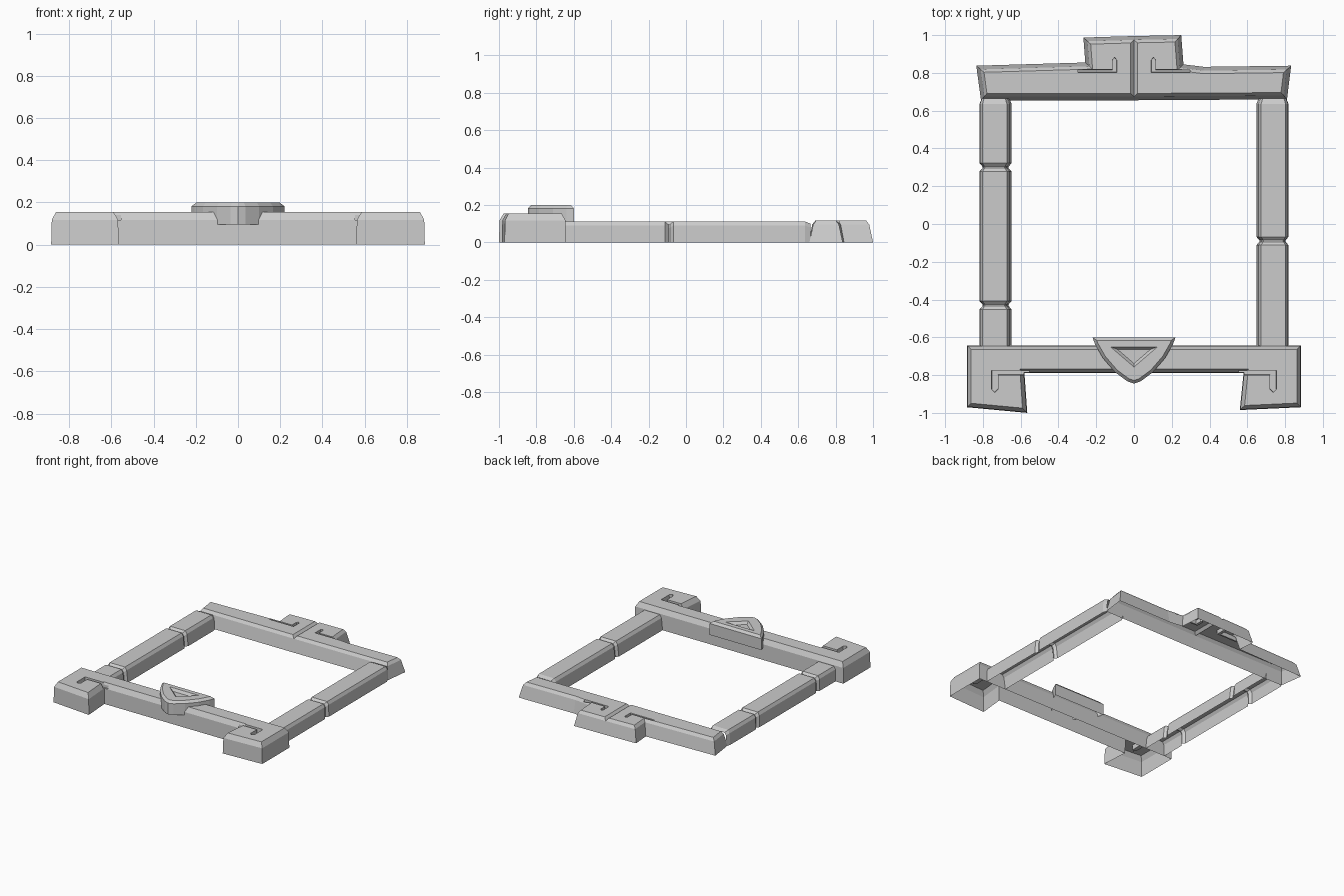
import bpy, bmesh
from mathutils import Vector

if "Cube" in bpy.data.objects:
    bpy.data.objects.remove(bpy.data.objects["Cube"])


def make(name, rings, closed=True, caps=True):
    """Skin a stack of equal-length point rings."""
    bm = bmesh.new()
    rows = [[bm.verts.new(p) for p in r] for r in rings]
    n = len(rows[0])
    for a, b in zip(rows, rows[1:]):
        for i in range(n if closed else n - 1):
            j = (i + 1) % n
            bm.faces.new((a[i], a[j], b[j], b[i]))
    if caps:
        bm.faces.new(rows[0][::-1])
        bm.faces.new(rows[-1])
    bmesh.ops.recalc_face_normals(bm, faces=bm.faces)
    me = bpy.data.meshes.new(name)
    bm.to_mesh(me)
    bm.free()
    ob = bpy.data.objects.new(name, me)
    bpy.context.collection.objects.link(ob)
    return ob


def inset(pts, d):
    """Move a counter-clockwise outline inwards by d with mitred corners."""
    out = []
    for i, p in enumerate(pts):
        p = Vector(p)
        e1 = (p - Vector(pts[i - 1])).normalized()
        e2 = (Vector(pts[(i + 1) % len(pts)]) - p).normalized()
        n1, n2 = Vector((-e1.y, e1.x)), Vector((-e2.y, e2.x))
        out.append(p + (n1 + n2) * d / (1 + n1.dot(n2)))
    return out


def slab(name, outline, levels):
    """Stone slab: levels are (height, inset) pairs."""
    return make(name, [[(p[0], p[1], z) for p in inset(outline, d)] for z, d in levels])


def cut(ob, cutter):
    cutter.hide_render = True
    m = ob.modifiers.new("cut", 'BOOLEAN')
    m.object, m.operation, m.solver = cutter, 'DIFFERENCE', 'EXACT'
    bpy.context.view_layer.objects.active = ob
    bpy.ops.object.modifier_apply(modifier=m.name)
    bpy.data.objects.remove(cutter)


def open_bottom(ob, z):
    bm = bmesh.new()
    bm.from_mesh(ob.data)
    low = [f for f in bm.faces if all(v.co.z < z + 0.001 for v in f.verts)]
    bmesh.ops.delete(bm, geom=low, context='FACES')
    bm.to_mesh(ob.data)
    bm.free()


def cut_hooks(ob, outline, floor):
    """Cut a hook groove and its mirror image."""
    for s in (1, -1):
        pts = [(s * x, y) for x, y in outline][::s]
        cut(ob, slab("hook_cutter", pts, [(floor, 0.004), (0.3, -0.002)]))


# Threshold: front bar with two forward end blocks
threshold = slab("threshold", [
    (-0.885, -0.97), (-0.565, -1.0), (-0.58, -0.79), (0.58, -0.79),
    (0.56, -0.985), (0.885, -0.97), (0.885, -0.642), (-0.885, -0.642)],
    [(0, 0), (0.118, 0.003), (0.155, 0.023)])
cut_hooks(threshold, [
    (-0.757, -0.772), (-0.757, -0.875), (-0.737, -0.895), (-0.717, -0.875),
    (-0.717, -0.802), (-0.55, -0.802), (-0.55, -0.772)], 0.118)
open_bottom(threshold, 0)

# Shield ornament on the threshold, with a triangular recess
half = [(0.035, -0.833), (0.10, -0.785), (0.165, -0.71), (0.205, -0.64), (0.22, -0.60)]
shield = slab("shield", [(0, -0.845)] + half + [(-x, y) for x, y in half[::-1]],
              [(0.095, 0), (0.182, 0), (0.2, 0.016)])
cut(shield, slab("recess_cutter", [(0, -0.757), (0.125, -0.65), (-0.125, -0.65)],
                 [(0.18, 0.014), (0.2, 0), (0.22, -0.014)]))
open_bottom(shield, 0.095)

# Lintel: back bar with a split central crest
lintel = slab("lintel", [
    (-0.81, 0.655), (0.0, 0.655), (0.81, 0.66), (0.832, 0.838), (0.37, 0.832),
    (0.262, 0.845), (0.25, 1.0), (0.0, 0.995), (-0.268, 0.987), (-0.258, 0.855),
    (-0.835, 0.838)],
    [(0, 0), (0.095, 0.02), (0.116, 0.036)])
cut_hooks(lintel, [
    (-0.30, 0.80), (-0.088, 0.80), (-0.088, 0.87), (-0.103, 0.887),
    (-0.117, 0.87), (-0.117, 0.82), (-0.30, 0.82)], 0.085)
cut(lintel, make("split_cutter", [
    [(-0.03, y, 0.13), (0, y, 0.095), (0.03, y, 0.13)] for y in (0.6, 1.05)]))
open_bottom(lintel, 0)

# Side posts: open chamfered section running along y, pinched at the joints
PROFILE = [(0.085, 0), (0.083, 0.09), (0.07, 0.112), (-0.06, 0.112), (-0.074, 0.09), (-0.085, 0)]


def post(name, side, joints):
    stations = [(-0.645, 0)]
    for y in joints:
        stations += [(y - 0.022, 0), (y - 0.004, 0.016), (y + 0.004, 0.016), (y + 0.022, 0)]
    stations += [(0.635, 0), (0.665, 0.012)]
    rings = []
    for y, d in stations:
        rings.append([(side * (0.733 + u * (1 - d / 0.085)), y, z * (1 - d / 0.112))
                      for u, z in PROFILE])
    return make(name, rings, closed=False, caps=False)


post("left_post", -1, (-0.43, 0.30))
post("right_post", 1, (-0.09,))
